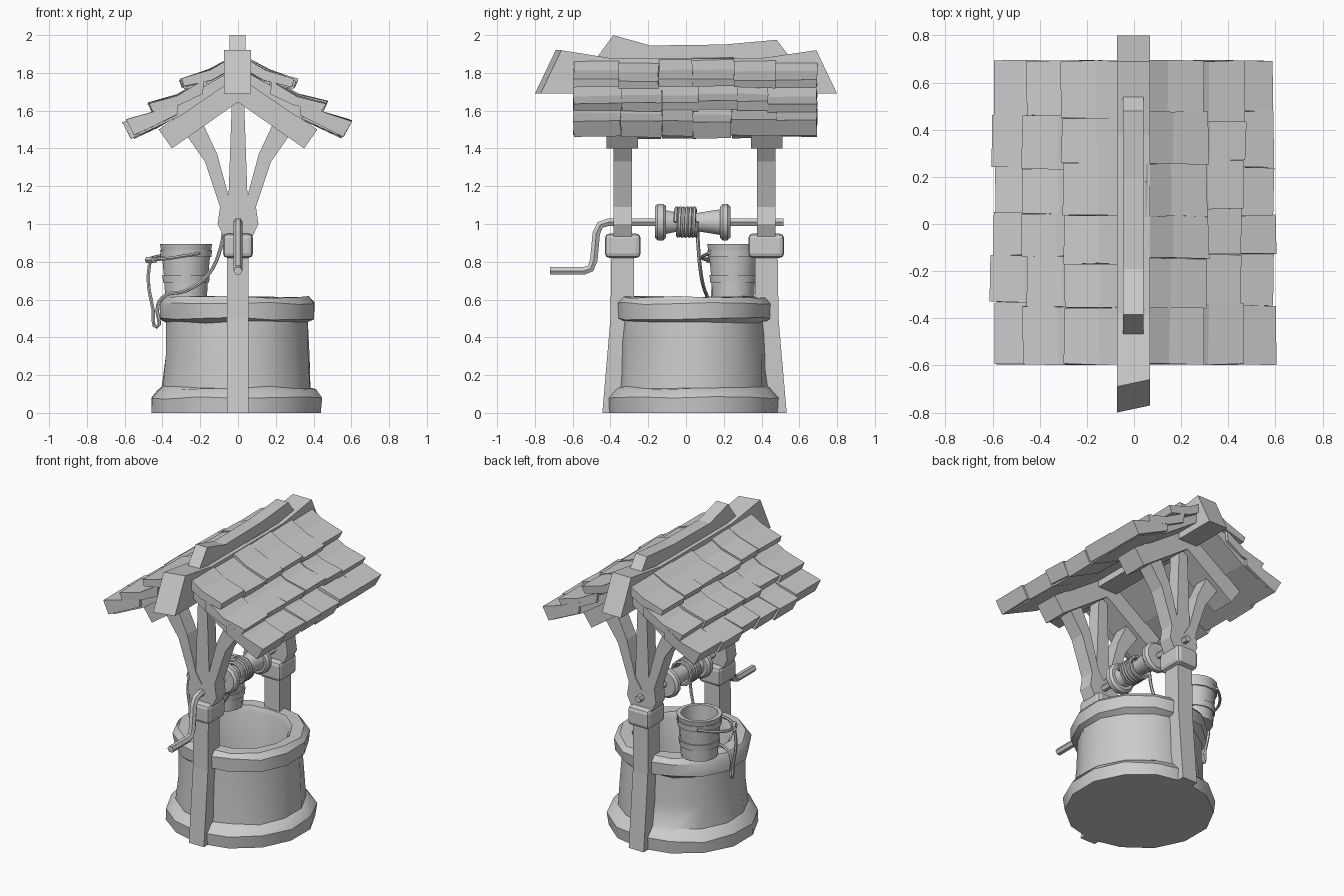
import bpy, bmesh, math, random
from mathutils import Vector

if "Cube" in bpy.data.objects:
    bpy.data.objects.remove(bpy.data.objects["Cube"])

random.seed(4)
YM = 0.045          # mirror centre of the two post frames
FRAMES = (1, -1)


def make(name, bm, smooth=False, bevel=0.0):
    bmesh.ops.remove_doubles(bm, verts=bm.verts, dist=1e-5)
    bmesh.ops.recalc_face_normals(bm, faces=bm.faces)
    me = bpy.data.meshes.new(name)
    bm.to_mesh(me)
    bm.free()
    ob = bpy.data.objects.new(name, me)
    bpy.context.collection.objects.link(ob)
    if bevel:
        m = ob.modifiers.new("bevel", "BEVEL")
        m.width, m.segments = bevel, 2
    if smooth:
        bpy.ops.object.select_all(action='DESELECT')
        bpy.context.view_layer.objects.active = ob
        ob.select_set(True)
        bpy.ops.object.shade_smooth_by_angle(angle=math.radians(35))
    return ob


def prism(name, pts, axis, lo, hi, bevel=0.0, jitter=0.0):
    """Extrude an outline: axis 'y' takes (x, z) points, axis 'x' takes (y, z)."""
    bm = bmesh.new()
    rings = []
    for t in (lo, hi):
        ring = []
        for a, b in pts:
            co = Vector((a, t, b) if axis == 'y' else (t, a, b))
            co += Vector([random.uniform(-jitter, jitter) for _ in range(3)])
            ring.append(bm.verts.new(co))
        rings.append(ring)
    n = len(pts)
    for i in range(n):
        j = (i + 1) % n
        bm.faces.new((rings[0][i], rings[0][j], rings[1][j], rings[1][i]))
    bm.faces.new(rings[0])
    bm.faces.new(rings[1])
    return make(name, bm, bevel=bevel)


def lathe(name, prof, segs, centre, axis='z', jitter=0.0):
    """Revolve (radius, height) points round z or y."""
    bm = bmesh.new()
    rings = []
    for r, h in prof:
        ring = []
        for i in range(segs):
            a = 2 * math.pi * (i + 0.5) / segs
            rr = r + (random.uniform(-jitter, jitter) if r > 0 else 0)
            hh = h + (random.uniform(-jitter, jitter) if 0.02 < h and r > 0 else 0)
            c, s = rr * math.cos(a), rr * math.sin(a)
            ring.append(bm.verts.new(Vector(centre) + Vector((c, s, hh) if axis == 'z' else (c, hh, s))))
        rings.append(ring)
    for p, q in zip(rings, rings[1:]):
        for i in range(segs):
            j = (i + 1) % segs
            bm.faces.new((p[i], p[j], q[j], q[i]))
    bmesh.ops.dissolve_degenerate(bm, edges=bm.edges, dist=1e-5)
    return make(name, bm, smooth=True)


def tube(name, pts, radius, smooth_path=True, res=1):
    cu = bpy.data.curves.new(name, 'CURVE')
    cu.dimensions = '3D'
    cu.bevel_depth, cu.bevel_resolution, cu.use_fill_caps = radius, res, True
    if smooth_path:
        cu.resolution_u = 4
        sp = cu.splines.new('BEZIER')
        sp.bezier_points.add(len(pts) - 1)
        for bp, p in zip(sp.bezier_points, pts):
            bp.co = p
            bp.handle_left_type = bp.handle_right_type = 'AUTO'
    else:
        sp = cu.splines.new('POLY')
        sp.points.add(len(pts) - 1)
        for sp_p, p in zip(sp.points, pts):
            sp_p.co = (*p, 1)
    ob = bpy.data.objects.new(name, cu)
    bpy.context.collection.objects.link(ob)
    bpy.ops.object.select_all(action='DESELECT')
    bpy.context.view_layer.objects.active = ob
    ob.select_set(True)
    bpy.ops.object.convert(target='MESH')
    bpy.ops.object.shade_smooth_by_angle(angle=math.radians(50))


# Stone well: plinth, wall, rim and hollow shaft
lathe("stone_well", [(0, 0), (0.46, 0), (0.462, 0.08), (0.425, 0.125), (0.402, 0.135),
                     (0.39, 0.3), (0.38, 0.48), (0.412, 0.5), (0.417, 0.58), (0.39, 0.613),
                     (0.315, 0.613), (0.295, 0.58), (0.29, 0.1), (0, 0.1)],
      14, (-0.005, 0.042, 0), jitter=0.007)

# Post frames, front and back
for s in FRAMES:
    tag = "front" if s == 1 else "back"
    Y = lambda d: YM - s * d      # distance outward from the middle
    prism(tag + "_lower_post", [(Y(0.488), 0), (Y(0.445), 0.5), (Y(0.44), 0.86), (Y(0.32), 0.86),
                                (Y(0.32), 0.5), (Y(0.36), 0)], 'x', -0.057, 0.055)
    prism(tag + "_post_collar", [(-0.08, 0.82), (0.08, 0.82), (0.08, 0.95), (-0.08, 0.95)],
          'y', Y(0.475), Y(0.285), bevel=0.025)
    prism(tag + "_centre_post", [(-0.06, 0.93), (0.06, 0.93), (0.05, 1.15), (0.03, 1.72), (-0.03, 1.72),
                                 (-0.05, 1.15)], 'y', Y(0.425), Y(0.34))
    for m, side in ((1, "right"), (-1, "left")):
        prism(f"{tag}_{side}_brace", [(m * x, z) for x, z in (
            (-0.03, 0.93), (0.075, 0.93), (0.108, 1.0), (0.095, 1.09), (0.175, 1.33), (0.28, 1.48),
            (0.19, 1.54), (0.11, 1.37), (0.045, 1.13), (0.0, 1.06))], 'y', Y(0.43), Y(0.33))
    prism(tag + "_rafters", [(0, 1.645), (0.35, 1.4), (0.42, 1.5), (0, 1.79), (-0.42, 1.5), (-0.35, 1.4)],
          'y', Y(0.465), Y(0.3))

# Ridge beam with skewed end and the sagging cap on top
ridge = prism("ridge_beam", [(-0.8, 1.69), (-0.69, 1.92), (-0.38, 1.875), (0.38, 1.875), (0.69, 1.92),
                             (0.8, 1.69), (0.4, 1.69), (-0.4, 1.69)], 'x', -0.073, 0.068)
for v in ridge.data.vertices:
    if v.co.x > 0 and v.co.y < -0.6:
        v.co.y += 0.03
prism("ridge_cap", [(-0.48, 1.87), (-0.385, 2.0), (-0.19, 1.945), (0.2, 1.95), (0.48, 1.975),
                    (0.56, 1.87)], 'x', -0.046, 0.04)

# Roof: under-boards and three rows of curved shingles on each side
ROWS = [
    [(0.05, 1.87), (0.16, 1.81), (0.31, 1.762), (0.295, 1.722), (0.15, 1.755), (0.05, 1.81)],
    [(0.18, 1.76), (0.32, 1.68), (0.47, 1.642), (0.448, 1.595), (0.3, 1.63), (0.18, 1.69)],
    [(0.33, 1.66), (0.46, 1.585), (0.605, 1.543), (0.56, 1.46), (0.43, 1.52), (0.33, 1.57)],
]
SEAMS = [-0.595, -0.35, -0.15, 0.05, 0.255, 0.455, 0.693]
for m, side in ((1, "right"), (-1, "left")):
    prism(side + "_roof_board", [(m * x, z) for x, z in (
        (0, 1.78), (0, 1.83), (0.3, 1.66), (0.54, 1.5), (0.53, 1.468), (0.3, 1.575))], 'y', -0.575, 0.675)
    for r, row in enumerate(ROWS):
        cuts = [SEAMS[0]] + [y + random.uniform(-0.025, 0.025) for y in SEAMS[1:-1]] + [SEAMS[-1]]
        for i in range(6):
            dx, dz = random.uniform(-0.018, 0.008), random.uniform(-0.008, 0.01)
            prism(f"{side}_shingle_{r}_{i}", [(m * (x + dx), z + dz) for x, z in row], 'y',
                  cuts[i], cuts[i + 1], jitter=0.004)

# Winding axle, crank and drum
tube("axle_and_crank", [(0, y, z) for y, z in (
    (-0.72, 0.752), (-0.54, 0.752), (-0.505, 0.765), (-0.488, 0.81), (-0.475, 0.95), (-0.455, 0.995),
    (-0.41, 1.01), (0.515, 1.01))], 0.023, smooth_path=False)
lathe("drum", [(0, -0.165), (0.085, -0.165), (0.1, -0.15), (0.1, -0.12), (0.085, -0.105), (0.065, -0.105),
               (0.05, -0.04), (0.05, 0.06), (0.07, 0.18), (0.085, 0.18), (0.1, 0.195), (0.1, 0.22),
               (0.085, 0.235), (0, 0.235)], 12, (0, 0, 1.01), axis='y')

# Rope: coils on the drum, then over the rim and up to the bucket handle
coil = [(0.073 * math.cos(t * math.pi / 6), -0.055 + 0.115 * t / 72, 1.01 + 0.073 * math.sin(t * math.pi / 6))
        for t in range(73)]
tube("rope_coils", coil, 0.011, smooth_path=False)
tube("hanging_rope", [(-0.072, 0.06, 1.0), (-0.09, 0.065, 0.88), (-0.16, 0.08, 0.73), (-0.28, 0.1, 0.645),
                      (-0.385, 0.11, 0.622), (-0.425, 0.12, 0.57), (-0.43, 0.13, 0.455),
                      (-0.45, 0.14, 0.55), (-0.475, 0.145, 0.7), (-0.465, 0.15, 0.815)], 0.01)

# Bucket with hoops, standing on the rim
B = Vector((-0.275, 0.25, 0))
lathe("bucket", [(0, 0.615), (0.113, 0.615), (0.117, 0.69), (0.124, 0.69), (0.128, 0.73), (0.12, 0.73),
                 (0.129, 0.825), (0.137, 0.825), (0.14, 0.862), (0.135, 0.862), (0.141, 0.895),
                 (0.115, 0.895), (0.1, 0.66), (0, 0.66)], 16, B)

# Bucket handle folded down towards the rope
d, p = Vector((-0.87, -0.5, 0)), Vector((-0.5, 0.87, 0))
tube("bucket_handle", [B + p * 0.145 * math.cos(a) + d * 0.212 * math.sin(a) + Vector((0, 0, 0.845 - 0.035 * math.sin(a)))
                       for a in [math.pi * i / 10 for i in range(11)]], 0.009)
tube("handle_grip", [B + d * 0.212 + p * t + Vector((0, 0, 0.81)) for t in (-0.035, 0.035)], 0.019, smooth_path=False)
